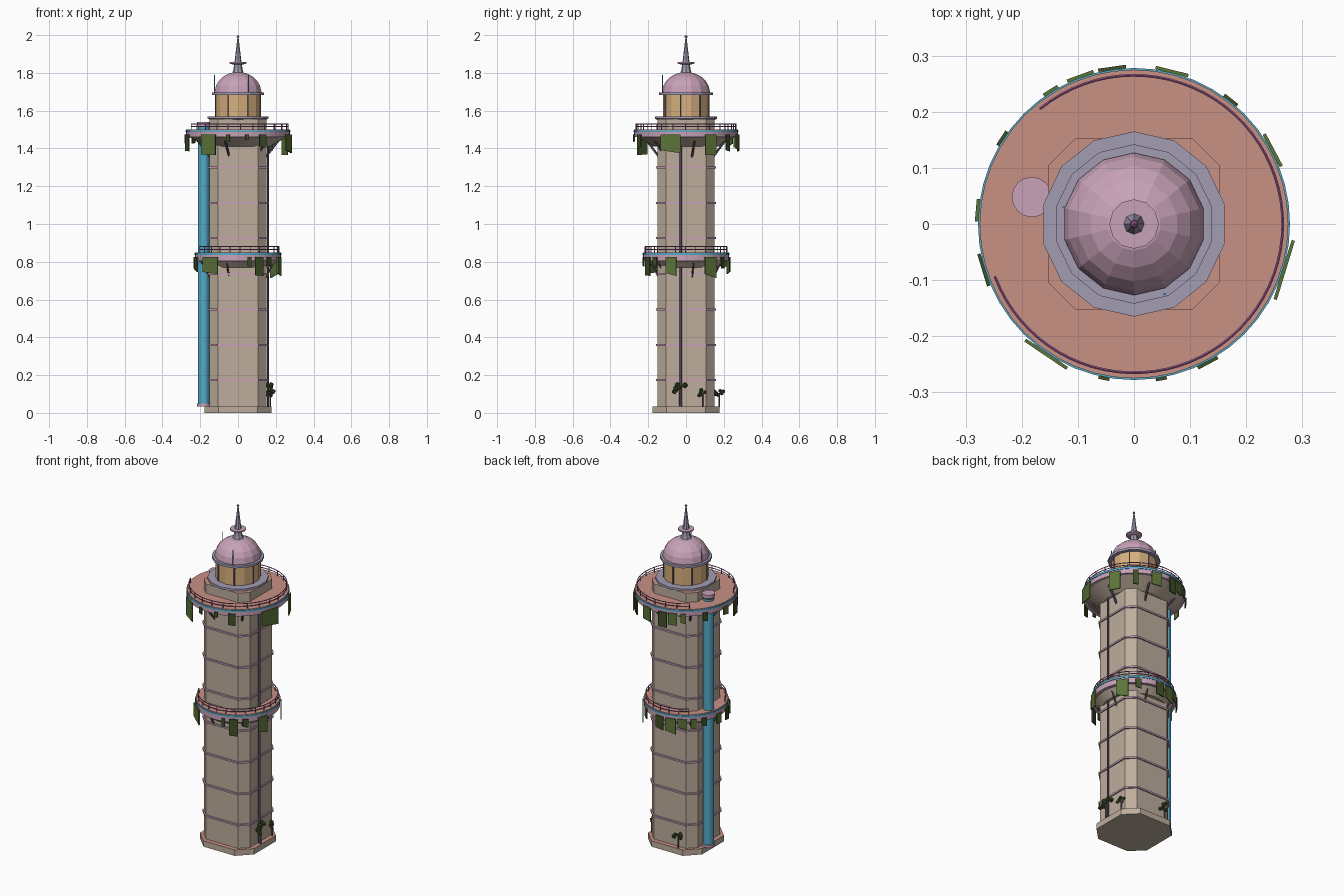
import bpy, bmesh, math, random
from mathutils import Vector, Matrix

if "Cube" in bpy.data.objects:
    bpy.data.objects.remove(bpy.data.objects["Cube"])
random.seed(4)


def mat(name, r, g, b):
    m = bpy.data.materials.new(name)
    m.diffuse_color = [((c / 255 + .055) / 1.055) ** 2.4 for c in (r, g, b)] + [1]
    m.use_nodes = True
    m.node_tree.nodes["Principled BSDF"].inputs["Base Color"].default_value = m.diffuse_color
    return m


STONE = mat("warm_stone", 190, 174, 157)
PINK = mat("mauve_pink", 200, 162, 184)
SALMON = mat("salmon_floor", 200, 145, 132)
TEAL = mat("teal_paint", 84, 170, 200)
LILAC = mat("lilac_grey", 164, 156, 180)
AMBER = mat("amber_glass", 214, 176, 126)
DARK = mat("dark_purple_iron", 100, 88, 104)
RAIL = mat("plum_rail", 160, 92, 150)
MOSS = mat("moss_green", 92, 116, 56)
LEAF = mat("leaf_green", 62, 80, 40)


def finish(name, bm, m, top=None, smooth=False):
    bmesh.ops.recalc_face_normals(bm, faces=bm.faces)
    if top:
        for f in bm.faces:
            f.material_index = 1 if f.normal.z > .9 else 0
    me = bpy.data.meshes.new(name)
    bm.to_mesh(me)
    bm.free()
    me.materials.append(m)
    if top:
        me.materials.append(top)
    o = bpy.data.objects.new(name, me)
    bpy.context.collection.objects.link(o)
    if smooth:
        for p in me.polygons:
            p.use_smooth = abs(p.normal.z) < .9
    return o


def loft(bm, rings):
    loops = [[bm.verts.new(p) for p in r] for r in rings]
    n = len(loops[0])
    for a, b in zip(loops, loops[1:]):
        for i in range(n):
            j = (i + 1) % n
            bm.faces.new((a[i], a[j], b[j], b[i]))
    bm.faces.new(loops[0][::-1])
    bm.faces.new(loops[-1])


def lathe(name, profile, n, m, top=None, at=(0, 0)):
    bm = bmesh.new()
    angs = [math.pi / 2 + 2 * math.pi * i / n for i in range(n)]
    loft(bm, [[(at[0] + r * math.cos(a), at[1] + r * math.sin(a), z) for a in angs]
              for r, z in profile])
    return finish(name, bm, m, top)


def octagon(name, h, c, z0, z1, m, top=None):
    k = h - c
    pts = [(h, -k), (h, k), (k, h), (-k, h), (-h, k), (-h, -k), (-k, -h), (k, -h)]
    bm = bmesh.new()
    loft(bm, [[(x, y, z) for x, y in pts] for z in (z0, z1)])
    return finish(name, bm, m, top)


def rod(bm, a, b, r, n=6):
    a, b = Vector(a), Vector(b)
    d = b - a
    mx = Matrix.Translation((a + b) / 2) @ d.to_track_quat('Z', 'Y').to_matrix().to_4x4()
    bmesh.ops.create_cone(bm, cap_ends=True, segments=n, radius1=r, radius2=r,
                          depth=d.length, matrix=mx)


def pol(r, deg, z):
    a = math.radians(deg)
    return Vector((r * math.cos(a), r * math.sin(a), z))


# Shaft, plinth and string courses
octagon("plinth", .178, .075, 0, .035, STONE, SALMON)
octagon("shaft", .152, .047, .03, 1.555, STONE, SALMON)
for i, z in enumerate((.175, .36, .547, .735, .925, 1.112, 1.30)):
    octagon(f"string_course_{i}", .159, .05, z - .005, z + .005, PINK)


def balcony(tag, r, z0, z1, zt, rail_top, mosses):
    # corbel, disc, painted rim
    lathe(tag + "_corbel", [(.172, z0), (r - .02, z1), (r - .02, z1 + .01)], 48, STONE)
    lathe(tag + "_disc", [(r - .002, z1), (r - .002, zt)], 48, PINK, SALMON)
    lathe(tag + "_rim", [(r + .001, zt - .014), (r + .001, zt - .004)], 48, TEAL)
    # railing with a broken gap at the rear left
    bm = bmesh.new()
    rr, n = r - .012, 60
    angs = [-159 + 288 * i / n for i in range(n + 1)]
    for z in (rail_top, (rail_top + zt) / 2):
        for a, b in zip(angs, angs[1:]):
            rod(bm, pol(rr, a, z), pol(rr, b, z), .0025, 5)
    for a in angs[::3]:
        rod(bm, pol(rr, a, zt), pol(rr, a, rail_top), .0025, 5)
    finish(tag + "_railing", bm, RAIL)
    # hanging moss sheets, with a ragged lower edge
    for dark in (0, 1):
        bm = bmesh.new()
        for i, (a, w, drop) in enumerate(mosses):
            if i % 2 != dark:
                continue
            c = pol(r + .003, a, zt - .025)
            t = pol(1, a + 90, 0)
            q = [c - t * w / 2, c + t * w / 2]
            lo = [q[1] - Vector((0, 0, drop)), q[0] - Vector((0, 0, drop * random.uniform(.8, 1)))]
            nrm = pol(.003, a, 0)
            loft(bm, [[p - nrm for p in q + lo], [p + nrm for p in q + lo]])
        finish(tag + ("_dark_moss" if dark else "_moss"), bm, LEAF if dark else MOSS)


balcony("lower_balcony", .229, .77, .805, .85, .88, [
    (-20, .06, .10), (-61, .05, .10), (34, .07, .11), (-75, .02, .05), (231, .10, .09),
    (-45, .03, .05), (104, .06, .09), (87, .05, .08), (120, .05, .06), (150, .03, .05),
    (135, .03, .06), (197, .05, .08), (175, .04, .06), (56, .03, .06)])
balcony("upper_balcony", .277, 1.41, 1.46, 1.50, 1.53, [
    (-17, .11, .10), (-62, .04, .07), (28, .065, .11), (-80, .02, .03), (236, .09, .11),
    (197, .06, .09), (76, .06, .08), (98, .05, .09), (110, .05, .07), (-101, .02, .04),
    (122, .03, .06), (147, .03, .05), (175, .04, .05), (52, .03, .09)])

# Diagonal struts under both balconies
bm = bmesh.new()
for k in range(6):
    a = 12 + 60 * k
    rod(bm, pol(.15, a, 1.355), pol(.225, a, 1.45), .006)
    rod(bm, pol(.15, a, .715), pol(.195, a, .80), .005)
finish("balcony_struts", bm, DARK)

# Conduit on the right side
bm = bmesh.new()
rod(bm, (.16, -.028, .035), (.16, -.028, 1.42), .006)
finish("conduit", bm, DARK)

# Drain pipe with collars
P = (-.182, .048)
lathe("drain_pipe", [(.03, .045), (.03, 1.515)], 16, TEAL, at=P)
lathe("pipe_foot", [(.036, .035), (.036, .05)], 16, PINK, at=P)
lathe("pipe_cap", [(.028, 1.51), (.036, 1.52), (.036, 1.54)], 16, PINK, at=P)

# Lantern room
lathe("lantern_ledge", [(.15, 1.55), (.165, 1.558), (.165, 1.57)], 14, LILAC)
lathe("lantern_glass", [(.121, 1.565), (.121, 1.69)], 14, AMBER)
bm = bmesh.new()
for k in range(14):
    a = 90 + k * 360 / 14
    if k % 2 == 0:
        rod(bm, pol(.121, a, 1.57), pol(.121, a, 1.685), .004)
finish("lantern_mullions", bm, DARK)
lathe("lantern_cornice", [(.142, 1.683), (.142, 1.697)], 14, LILAC)
lathe("dome", [(.127, 1.69)] + [(.127 * math.cos(t), 1.695 + .11 * math.sin(t))
      for t in (math.radians(d) for d in (4, 20, 36, 52, 68, 84))], 14, PINK)

# Spire, disc and finial
lathe("spire", [(.032, 1.795), (.024, 1.82), (.018, 1.86), (.003, 1.988)], 8, LILAC)
lathe("spire_disc", [(.03, 1.845), (.044, 1.85), (.044, 1.857)], 12, PINK)
bm = bmesh.new()
bmesh.ops.create_icosphere(bm, subdivisions=1, radius=.008, matrix=Matrix.Translation((0, 0, 1.992)))
finish("finial", bm, RAIL)

# Thin aerials beside the dome
bm = bmesh.new()
rod(bm, (-.125, .03, 1.69), (-.125, .03, 1.79), .0025)
rod(bm, (.055, -.125, 1.69), (.055, -.125, 1.79), .0025)
finish("aerials", bm, TEAL)

# Small shrubs rooted on the plinth
for i, (x, y, zc, s) in enumerate(((.172, -.032, .13, .032), (.163, .088, .105, .023), (-.07, .175, .105, .025))):
    bm = bmesh.new()
    rod(bm, (x, y, .03), (x, y, zc), .004)
    finish(f"shrub_stem_{i}", bm, DARK)
    bm = bmesh.new()
    for k in range(7):
        off = Vector((random.uniform(-.7, .7), random.uniform(-1, 1), random.uniform(-.6, .7))) * s
        bmesh.ops.create_icosphere(bm, subdivisions=1, radius=s * .45,
                                   matrix=Matrix.Translation(Vector((x, y, zc)) + off))
    finish(f"shrub_leaves_{i}", bm, LEAF)
